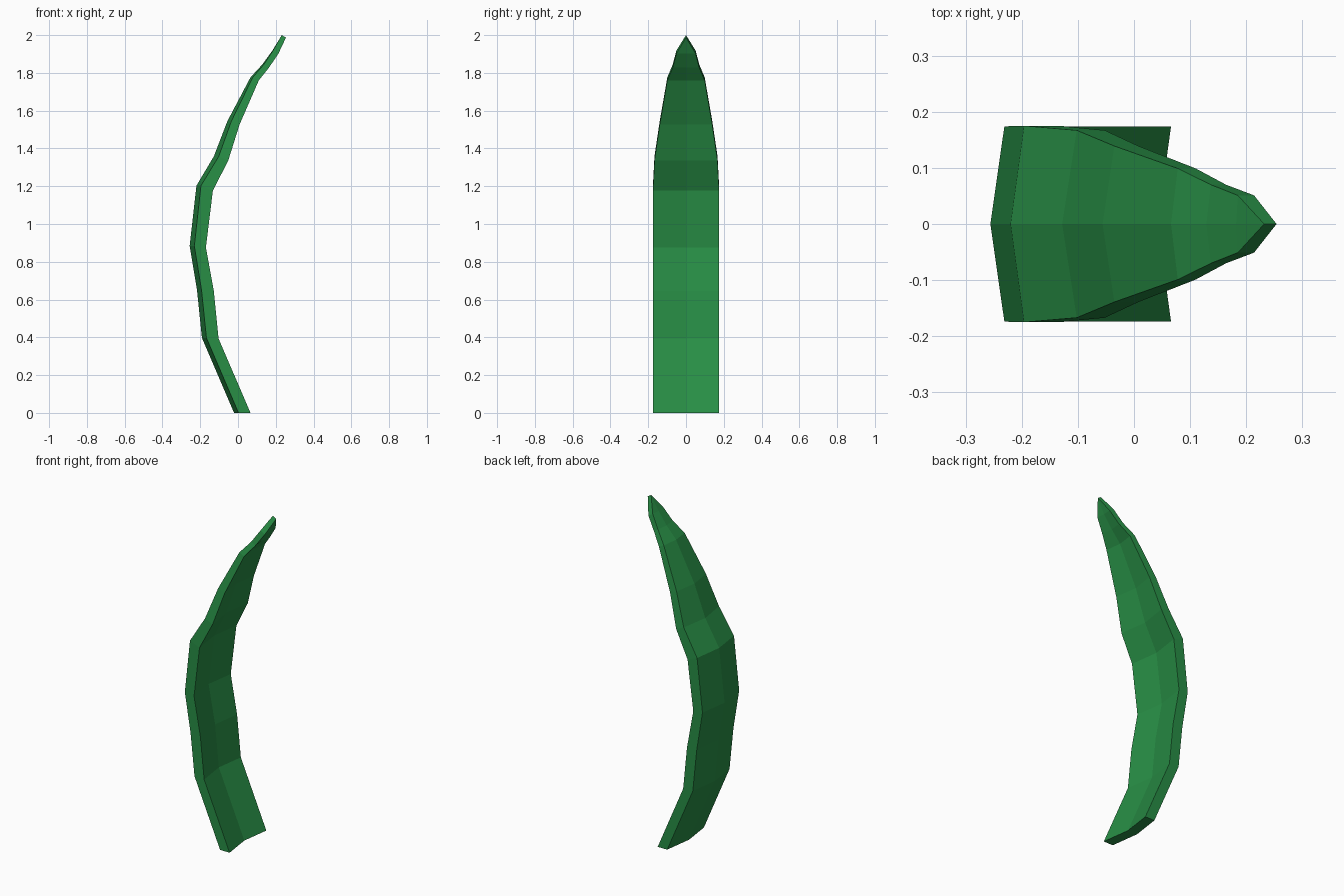
import bpy, bmesh

if "Cube" in bpy.data.objects:
    bpy.data.objects.remove(bpy.data.objects["Cube"])

# Leaf stations: outer rim x, z; inner rim x, z; half width; keel depth towards -x
STATIONS = [
    (0.003, 0.0, 0.066, 0.0, 0.174, 0.024),
    (-0.167, 0.397, -0.103, 0.394, 0.174, 0.024),
    (-0.193, 0.65, -0.128, 0.645, 0.174, 0.024),
    (-0.231, 0.884, -0.170, 0.876, 0.174, 0.025),
    (-0.196, 1.203, -0.133, 1.177, 0.175, 0.024),
    (-0.102, 1.358, -0.052, 1.335, 0.167, 0.026),
    (-0.035, 1.545, 0.008, 1.526, 0.139, 0.021),
    (0.078, 1.776, 0.110, 1.760, 0.099, 0.012),
    (0.137, 1.845, 0.164, 1.828, 0.070, 0.008),
    (0.185, 1.918, 0.214, 1.902, 0.051, 0.003),
]
TIP_OUT, TIP_IN = (0.232, 0, 2.0), (0.254, 0, 1.987)

green = bpy.data.materials.new("leaf green")
green.diffuse_color = (0.021, 0.27, 0.06, 1)
green.use_nodes = True
green.node_tree.nodes["Principled BSDF"].inputs["Base Color"].default_value = green.diffuse_color

bm = bmesh.new()

# Six-sided V section: outer rim, outer keel, outer rim, inner rim, inner keel, inner rim
rings = []
for xo, zo, xi, zi, w, d in STATIONS:
    pts = [(xo, -w, zo), (xo - d, 0, zo), (xo, w, zo),
           (xi, w, zi), (xi - d, 0, zi), (xi, -w, zi)]
    rings.append([bm.verts.new(p) for p in pts])

# Skin between stations
for a, b in zip(rings, rings[1:]):
    for i in range(6):
        j = (i + 1) % 6
        bm.faces.new((a[i], a[j], b[j], b[i]))

# Flat cut base, split along the keel
r = rings[0]
bm.faces.new((r[0], r[1], r[4], r[5]))
bm.faces.new((r[1], r[2], r[3], r[4]))

# Pointed tip
o, n = bm.verts.new(TIP_OUT), bm.verts.new(TIP_IN)
r = rings[-1]
for f in ((r[0], r[1], o), (r[1], r[2], o), (r[2], r[3], n, o),
          (r[3], r[4], n), (r[4], r[5], n), (r[5], r[0], o, n)):
    bm.faces.new(f)

bmesh.ops.recalc_face_normals(bm, faces=bm.faces)
mesh = bpy.data.meshes.new("leaf_blade")
bm.to_mesh(mesh)
bm.free()
mesh.materials.append(green)
leaf = bpy.data.objects.new("leaf_blade", mesh)
bpy.context.collection.objects.link(leaf)
